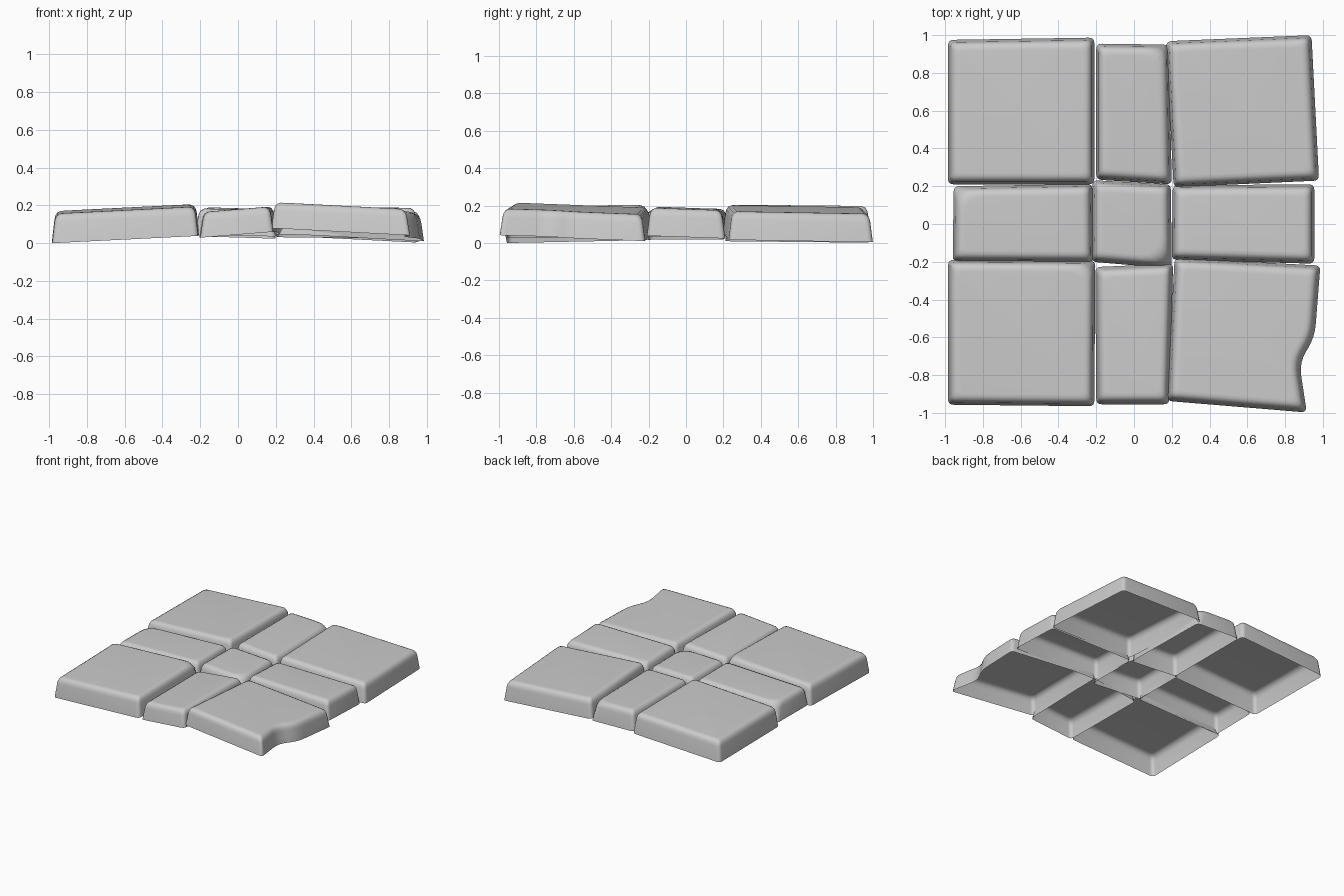
import bpy, bmesh
from mathutils import Vector

if "Cube" in bpy.data.objects:
    bpy.data.objects.remove(bpy.data.objects["Cube"])


def inset_outline(pts, d):
    """Offset a counter-clockwise outline inwards by d with mitred corners."""
    out = []
    for i, p in enumerate(pts):
        e1 = (p - pts[i - 1]).normalized()
        e2 = (pts[(i + 1) % len(pts)] - p).normalized()
        n1, n2 = Vector((-e1.y, e1.x)), Vector((-e2.y, e2.x))
        out.append(p + (n1 + n2) * d / (1 + n1.dot(n2)))
    return out


def round_outline(pts, cuts, steps=4):
    """Replace every corner by a short curve."""
    out = []
    for i, p in enumerate(pts):
        a = p + (pts[i - 1] - p).normalized() * cuts[i]
        b = p + (pts[(i + 1) % len(pts)] - p).normalized() * cuts[i]
        for k in range(steps + 1):
            t = k / steps
            out.append(a * (1 - t) ** 2 + p * 2 * t * (1 - t) + b * t * t)
    return out


# Wall and rounded rim: inset, drop below the top, share of corner chip
PROFILE = [(0, None, 0.0), (0.013, 0.045, 0.5), (0.018, 0.025, 0.75),
           (0.028, 0.009, 0.9), (0.044, 0.001, 1.0), (0.06, 0, 1.0)]


def slab(name, corners, z, slope_x, slope_y, height, chips={}, bends={}):
    """Tilted stone slab, open underneath."""
    pts = [Vector(c) for c in corners]
    mid = Vector((sum(p.x for p in pts[:4]) / 4, sum(p.y for p in pts[:4]) / 4))
    bm = bmesh.new()
    rings = []
    for inset, drop, share in PROFILE:
        cuts = [bends.get(i, 0.03) + chips.get(i, 0) * share for i in range(len(pts))]
        h = 0 if drop is None else height - drop
        ring = []
        for p in round_outline(inset_outline(pts, inset), cuts):
            zz = z + slope_x * (p.x - mid.x) + slope_y * (p.y - mid.y) + h
            ring.append(bm.verts.new((p.x, p.y, zz)))
        rings.append(ring)
    n = len(rings[0])
    for lo, hi in zip(rings, rings[1:]):
        for i in range(n):
            j = (i + 1) % n
            bm.faces.new((lo[i], lo[j], hi[j], hi[i]))
    bm.faces.new(rings[-1])
    mesh = bpy.data.meshes.new(name)
    bm.to_mesh(mesh)
    bm.free()
    ob = bpy.data.objects.new(name, mesh)
    bpy.context.collection.objects.link(ob)
    bpy.ops.object.select_all(action='DESELECT')
    ob.select_set(True)
    bpy.context.view_layer.objects.active = ob
    bpy.ops.object.shade_smooth_by_angle(angle=0.7)


# Back row (corners run front-left, front-right, back-right, back-left)
slab("back_left_slab", [(-0.985, 0.21), (-0.21, 0.21), (-0.21, 0.987), (-0.985, 0.975)],
     0.025, 0.05, -0.01, 0.16)
slab("back_middle_slab", [(-0.2, 0.235), (0.2, 0.21), (0.185, 0.95), (-0.2, 0.955)],
     0.03, -0.03, 0.0, 0.155, chips={2: 0.07})
slab("back_right_slab", [(0.21, 0.195), (0.98, 0.23), (0.94, 1.0), (0.17, 0.968)],
     0.03, -0.05, -0.02, 0.15)

# Middle row
slab("left_slab", [(-0.96, -0.2), (-0.215, -0.205), (-0.22, 0.212), (-0.955, 0.2)],
     0.03, 0.03, 0.0, 0.145, chips={3: 0.07})
slab("centre_slab", [(-0.225, -0.2), (0.2, -0.235), (0.195, 0.21), (-0.22, 0.232)],
     0.04, -0.02, 0.0, 0.14, chips={1: 0.09})
slab("right_slab", [(0.2, -0.19), (0.955, -0.21), (0.955, 0.21), (0.205, 0.205)],
     0.035, -0.01, -0.035, 0.15)

# Front row
slab("front_left_slab", [(-0.985, -0.957), (-0.21, -0.965), (-0.205, -0.195), (-0.985, -0.19)],
     0.027, 0.05, 0.02, 0.155, chips={2: 0.07})
slab("front_middle_slab", [(-0.2, -0.955), (0.187, -0.955), (0.207, -0.21), (-0.205, -0.228)],
     0.045, 0.08, 0.0, 0.135)
# Broken slab with a notch in its right edge
slab("front_right_slab", [(0.175, -0.937), (0.915, -0.998), (0.875, -0.735),
                          (0.957, -0.6), (0.987, -0.22), (0.215, -0.18)],
     0.045, -0.055, -0.035, 0.14, bends={2: 0.07, 3: 0.07})
